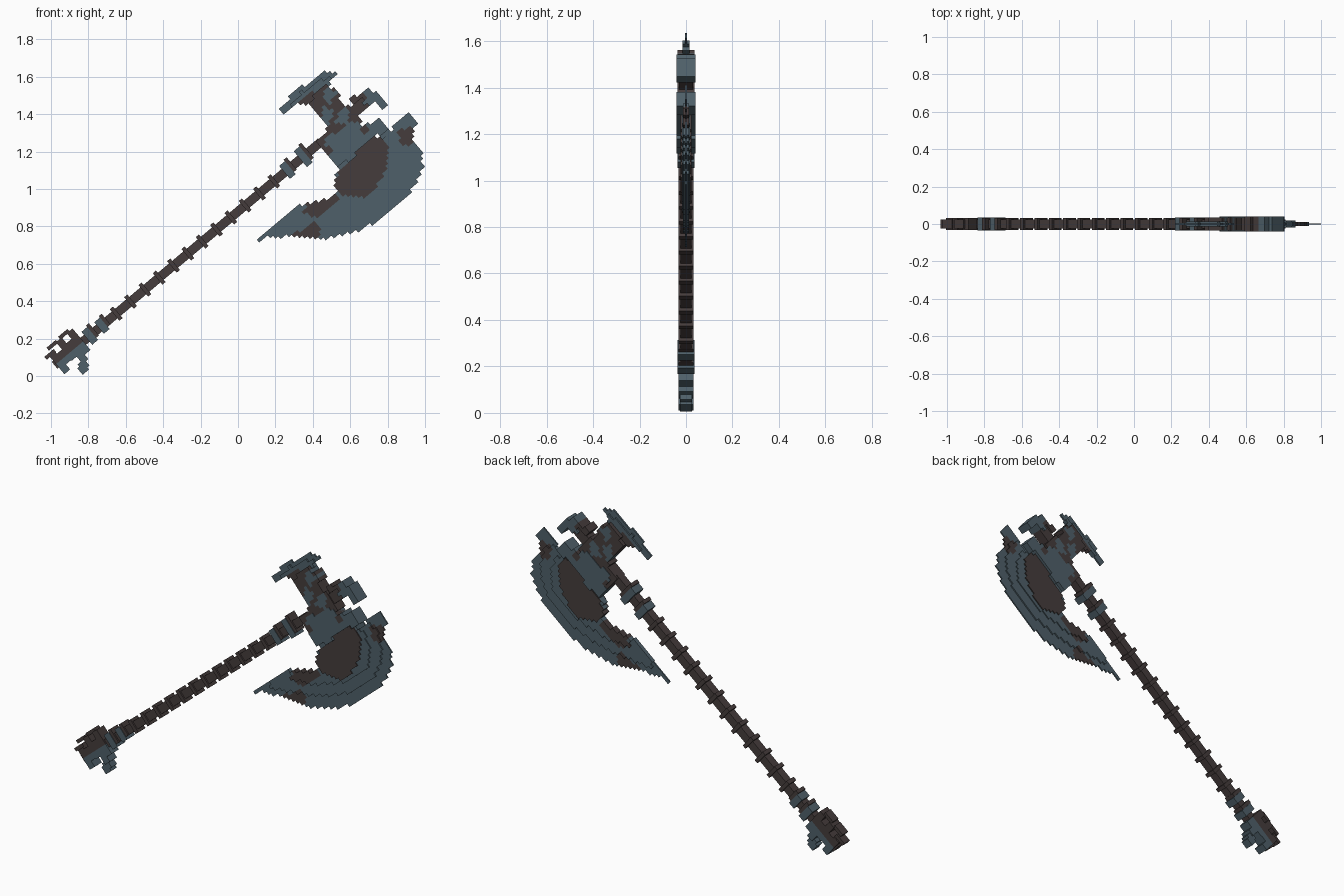
import bpy
import bmesh
from math import radians, floor, ceil
from mathutils import Matrix, Vector

cube = bpy.data.objects.get("Cube")
if cube:
    bpy.data.objects.remove(cube, do_unlink=True)

CELL = 0.02
# Weapon frame: local x runs up the shaft, local z points to the hammer side
FRAME = Matrix.Translation((0, 0, 0.88)) @ Matrix.Rotation(radians(-40), 4, 'Y')
INVERSE = FRAME.inverted()


def make_material(name, color):
    mat = bpy.data.materials.new(name)
    mat.use_nodes = True
    mat.diffuse_color = color
    mat.node_tree.nodes["Principled BSDF"].inputs["Base Color"].default_value = color
    return mat


BROWN, SLATE = 0, 1
MATERIALS = [make_material("dark_brown", (0.060, 0.046, 0.045, 1)),
             make_material("slate_blue", (0.078, 0.117, 0.142, 1))]


def finish(name, bm):
    mesh = bpy.data.meshes.new(name)
    bm.to_mesh(mesh)
    bm.free()
    for mat in MATERIALS:
        mesh.materials.append(mat)
    obj = bpy.data.objects.new(name, mesh)
    obj.matrix_world = FRAME
    bpy.context.collection.objects.link(obj)
    return obj


def to_local(outline):
    points = [INVERSE @ Vector((x, 0, z)) for x, z in outline]
    return [(p.x, p.z) for p in points]


def inside(x, z, poly):
    hit = False
    for (ax, az), (bx, bz) in zip(poly, poly[1:] + poly[:1]):
        if (az > z) != (bz > z) and x < ax + (z - az) * (bx - ax) / (bz - az):
            hit = not hit
    return hit


def block_plate(name, outline, half, color, patches=()):
    """Fill an outline with square cells, recolour cells in patches, thicken."""
    poly = to_local(outline)
    spots = [to_local(p) for p in patches]
    xs, zs = zip(*poly)
    bm = bmesh.new()
    corners = {}

    def corner(i, j):
        if (i, j) not in corners:
            corners[i, j] = bm.verts.new((i * CELL, 0, j * CELL))
        return corners[i, j]

    for i in range(floor(min(xs) / CELL), ceil(max(xs) / CELL)):
        for j in range(floor(min(zs) / CELL), ceil(max(zs) / CELL)):
            x, z = (i + 0.5) * CELL, (j + 0.5) * CELL
            if inside(x, z, poly):
                face = bm.faces.new([corner(i, j), corner(i + 1, j),
                                     corner(i + 1, j + 1), corner(i, j + 1)])
                spotted = any(inside(x, z, s) for s in spots)
                face.material_index = 1 - color if spotted else color
    obj = finish(name, bm)
    solid = obj.modifiers.new("thickness", 'SOLIDIFY')
    solid.thickness = 2 * half
    solid.offset = 0


def box(name, x, length, low, high, half, color):
    bm = bmesh.new()
    center = Matrix.Translation((x, 0, (low + high) / 2))
    bmesh.ops.create_cube(bm, size=1, matrix=center @ Matrix.Diagonal(
        (length, 2 * half, high - low, 1)))
    for face in bm.faces:
        face.material_index = color
    finish(name, bm)


# Shaft with evenly spaced rings
box("shaft", -0.35, 1.86, -0.024, 0.024, 0.024, BROWN)
for k in range(13):
    box("shaft_ring", -0.85 + 0.1 * k, 0.022, -0.04, 0.04, 0.033, BROWN)
for x, reach in ((-1.035, 0.045), (-0.95, 0.04), (0.345, 0.045), (0.455, 0.055)):
    box("shaft_collar", x, 0.04, -reach, reach, 0.036, SLATE)
    box("collar_rim", x + 0.03, 0.02, -reach + 0.015, reach + 0.01, 0.033, BROWN)

# Pommel: stacked plates, slate below and brown above, with swept prongs
for x, low, high in ((-1.25, -0.07, 0.05), (-1.215, -0.035, 0.04),
                     (-1.175, -0.04, 0.09), (-1.14, -0.09, 0.05), (-1.10, -0.06, 0.09)):
    box("pommel_lower_plate", x, 0.04, low, 0, 0.033, SLATE)
    box("pommel_upper_plate", x, 0.04, 0, high, 0.033, BROWN)
for x, z in ((-1.22, 0.10), (-1.135, 0.105), (-1.26, 0.07)):
    box("pommel_upper_prong", x, 0.065, z - 0.02, z, 0.025, BROWN)
for x, z in ((-1.16, -0.12), (-1.175, -0.135)):
    box("pommel_lower_prong", x, 0.045, z, z + 0.045, 0.025, SLATE)

# Great blade: tiers that thin out toward the cutting edge
inner = [(.21, .82), (.33, .91), (.46, .94), (.53, .99), (.52, 1.08), (.60, 1.21), (.76, 1.27)]
upper_stain = [(.86, 1.23), (.93, 1.23), (.99, 1.29), (.92, 1.34), (.86, 1.31)]
lower_stain = [(.27, .75), (.40, .72), (.46, .79), (.40, .82), (.36, .79)]
inner_stain = [(.34, .88), (.42, .84), (.55, .95), (.50, 1.0), (.38, .93)]
stains = (upper_stain, lower_stain, inner_stain)
block_plate("blade_edge", inner + [
    (.82, 1.32), (.85, 1.35), (.91, 1.42), (.96, 1.37), (.93, 1.28), (.98, 1.22),
    (.99, 1.12), (.95, 1.03), (.89, .94), (.78, .85), (.65, .78), (.46, .73),
    (.33, .74), (.17, .75), (.10, .72)], 0.004, SLATE, stains)
block_plate("blade_middle", inner + [
    (.84, 1.32), (.90, 1.31), (.93, 1.2), (.92, 1.12), (.88, 1.02), (.8, .94),
    (.68, .87), (.5, .81), (.36, .80), (.22, .78)], 0.012, SLATE, stains)
block_plate("blade_inner", inner[1:] + [
    (.82, 1.28), (.86, 1.18), (.85, 1.08), (.78, 1.0), (.66, .93), (.5, .88), (.36, .87)],
    0.018, SLATE, stains)
block_plate("blade_core", [
    (.62, 1.22), (.68, 1.28), (.77, 1.28), (.81, 1.2), (.79, 1.1), (.74, 1.01),
    (.67, .95), (.56, .96), (.51, 1.02), (.53, 1.08), (.60, 1.14)], 0.024, BROWN)

# Head: neck and socket with plated slate areas
block_plate("head_neck", [
    (.46, 1.19), (.41, 1.26), (.46, 1.30), (.48, 1.34), (.41, 1.42), (.38, 1.47),
    (.47, 1.56), (.53, 1.52), (.56, 1.46), (.62, 1.42), (.66, 1.35), (.60, 1.22), (.53, 1.16)],
    0.036, BROWN, [
        [(.43, 1.36), (.48, 1.34), (.52, 1.42), (.46, 1.44)],
        [(.45, 1.50), (.49, 1.55), (.53, 1.51), (.49, 1.46)],
        [(.52, 1.36), (.55, 1.44), (.60, 1.42), (.58, 1.34)]])
block_plate("head_socket", [
    (.47, 1.21), (.47, 1.28), (.55, 1.31), (.62, 1.36), (.68, 1.34), (.77, 1.38),
    (.81, 1.31), (.72, 1.28), (.64, 1.22), (.62, 1.16), (.53, 1.13), (.50, 1.17)],
    0.04, SLATE, [[(.45, 1.18), (.45, 1.24), (.50, 1.23), (.51, 1.18)],
                  [(.66, 1.30), (.66, 1.34), (.70, 1.33), (.70, 1.30)]])

# Hammer-side crescent blade
block_plate("crescent_edge", [
    (.22, 1.41), (.28, 1.5), (.36, 1.56), (.45, 1.63), (.54, 1.62), (.49, 1.57),
    (.50, 1.50), (.44, 1.43), (.36, 1.46), (.31, 1.45), (.24, 1.39)], 0.005, SLATE)
block_plate("crescent_inner", [
    (.28, 1.44), (.33, 1.51), (.42, 1.58), (.49, 1.59), (.50, 1.50), (.44, 1.42), (.37, 1.46)],
    0.014, SLATE, [[(.32, 1.46), (.40, 1.52), (.47, 1.55), (.50, 1.40), (.36, 1.42)]])

# Top spike: short stem and small hooked crescent
block_plate("spike_stem", [
    (.58, 1.40), (.66, 1.48), (.70, 1.45), (.66, 1.40), (.62, 1.36)], 0.03, BROWN)
block_plate("spike_crescent", [
    (.60, 1.48), (.69, 1.54), (.73, 1.52), (.80, 1.45), (.77, 1.42), (.73, 1.46),
    (.68, 1.45), (.66, 1.49), (.62, 1.46)], 0.04, SLATE,
    [[(.58, 1.48), (.66, 1.53), (.69, 1.47), (.62, 1.44)]])
